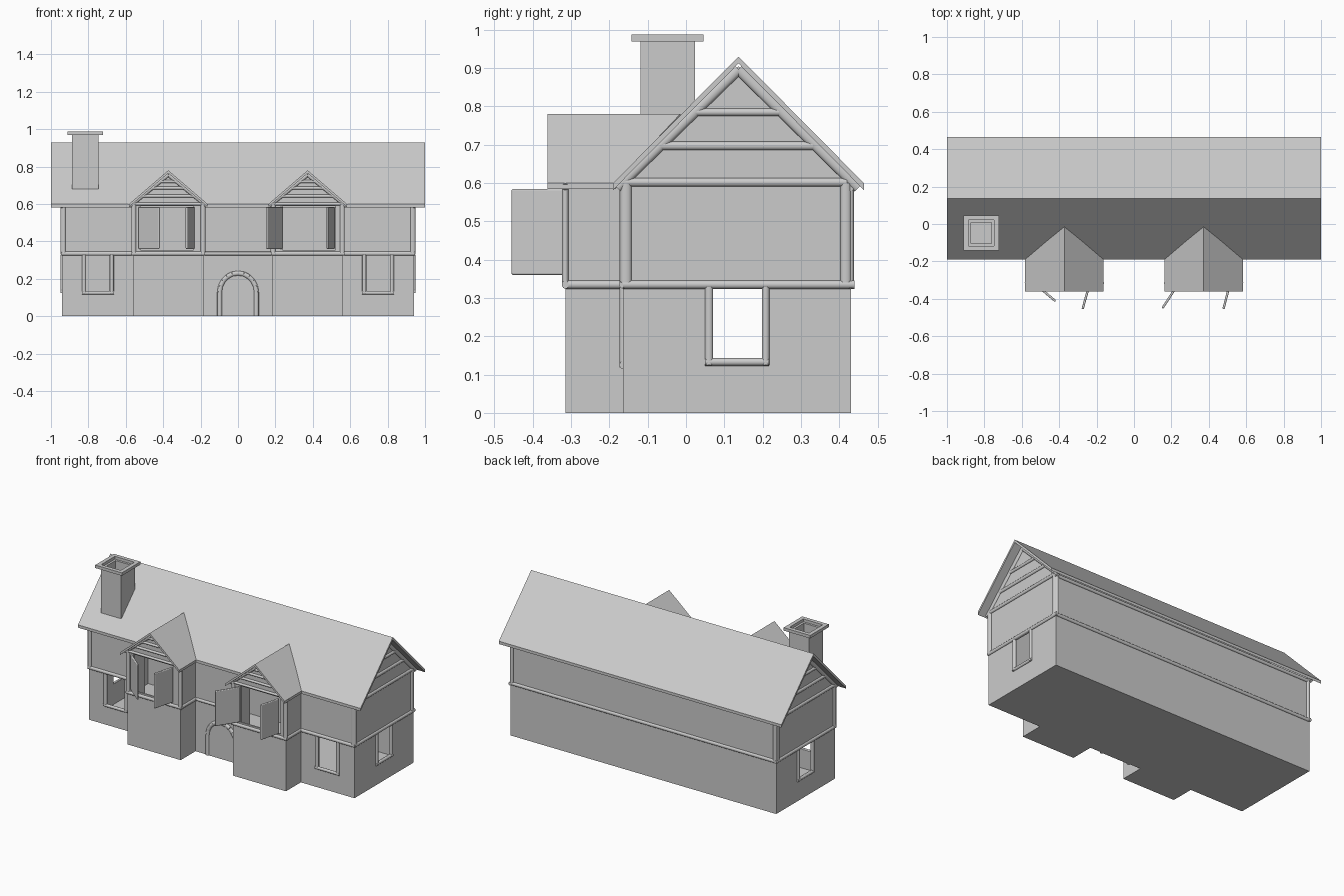
import bpy, bmesh, math
from mathutils import Vector, Matrix

if "Cube" in bpy.data.objects:
    bpy.data.objects.remove(bpy.data.objects["Cube"])

mat = bpy.data.materials.new("plain grey")
mat.diffuse_color = (0.6, 0.6, 0.6, 1)
mat.use_nodes = True
mat.node_tree.nodes["Principled BSDF"].inputs["Base Color"].default_value = mat.diffuse_color


def finish(bm, name, smooth=False):
    bmesh.ops.recalc_face_normals(bm, faces=bm.faces)
    me = bpy.data.meshes.new(name)
    bm.to_mesh(me)
    bm.free()
    ob = bpy.data.objects.new(name, me)
    bpy.context.collection.objects.link(ob)
    me.materials.append(mat)
    if smooth:
        bpy.ops.object.select_all(action='DESELECT')
        ob.select_set(True)
        bpy.context.view_layer.objects.active = ob
        bpy.ops.object.shade_smooth_by_angle(angle=math.radians(50))
    return ob


def add_slab(bm, pts, off):
    """Closed slab: polygon pts and its copy moved by off."""
    a = [bm.verts.new(p) for p in pts]
    b = [bm.verts.new(Vector(p) + Vector(off)) for p in pts]
    bm.faces.new(a)
    bm.faces.new(b[::-1])
    n = len(a)
    for i in range(n):
        j = (i + 1) % n
        bm.faces.new((a[i], b[i], b[j], a[j]))


def slab(name, pts, off):
    bm = bmesh.new()
    add_slab(bm, pts, off)
    return finish(bm, name)


def box(name, x0, x1, y0, y1, z0, z1):
    return slab(name, [(x0, y0, z0), (x1, y0, z0), (x1, y1, z0), (x0, y1, z0)], (0, 0, z1 - z0))


def beams(name, segs, normal, depth=0.009):
    """Rounded timbers (p, q, half width), flattened along the wall normal."""
    bm = bmesh.new()
    n = Vector(normal).normalized()
    for p, q, r in segs:
        p, q = Vector(p), Vector(q)
        d = (q - p).normalized()
        s = n.cross(d)
        m = Matrix((s * r, n * depth, d * (q - p).length)).transposed().to_4x4()
        m.translation = (p + q) / 2
        bmesh.ops.create_cone(bm, cap_ends=True, segments=12, radius1=1, radius2=1, depth=1, matrix=m)
    return finish(bm, name, True)


def cut(ob, cutter):
    mod = ob.modifiers.new("cut", 'BOOLEAN')
    mod.operation = 'DIFFERENCE'
    mod.solver = 'EXACT'
    mod.object = cutter
    bpy.context.view_layer.objects.active = ob
    bpy.ops.object.modifier_apply(modifier=mod.name)
    bpy.data.objects.remove(cutter)


# House walls: one footprint with two front bays, hollowed
F, B, BAY, W = -0.165, 0.43, -0.315, 0.94


def footprint(t, z):
    half = [(.185 + t, F + t), (.185 + t, BAY + t), (.56 - t, BAY + t), (.56 - t, F + t), (W - t, F + t), (W - t, B - t)]
    return [(x, y, z) for x, y in half] + [(-x, y, z) for x, y in half[::-1]]


walls = slab("house_walls", footprint(0, 0), (0, 0, .603))
cut(walls, slab("cavity", footprint(.01, .01), (0, 0, .7)))
# Window openings
cut(walls, box("side_cut", -1.2, 1.2, .07, .2, .14, .325))
for s in (-1, 1):
    a, b = sorted((s * .685, s * .815))
    cut(walls, box("front_cut", a, b, -.25, -.1, .13, .325))
    a, b = sorted((s * .238, s * .52))
    cut(walls, box("bay_cut", a, b, -.4, -.25, .355, .588))

# Main roof and gable ends
R, RZ = .137, .93
slab("roof_front", [(-1, -.19, .6), (1, -.19, .6), (1, R, RZ), (-1, R, RZ)], (0, 0, -.018))
slab("roof_back", [(-1, .464, .6), (1, .464, .6), (1, R, RZ), (-1, R, RZ)], (0, 0, -.018))
for s in (-1, 1):
    side = "right" if s > 0 else "left"
    X = s * W
    slab("gable_" + side, [(X, F, .6), (X, B, .6), (X, R, .905)], (-s * .01, 0, 0))
    # Gable timbers, corner posts, belt and side window frame
    beams("side_timbers_" + side, [
        ((X, F - .01, .602), (X, B - .01, .602), .011),
        ((X, -.065, .697), (X, .332, .697), .011),
        ((X, .02, .785), (X, .243, .785), .010),
        ((X, -.18, .588), (X, R, .897), .014),
        ((X, .45, .588), (X, R, .897), .014),
        ((X, -.157, .34), (X, -.157, .6), .015),
        ((X, .417, .34), (X, .417, .6), .014),
        ((X, F, .335), (X, .44, .335), .011),
        ((X, .06, .125), (X, .06, .328), .011),
        ((X, .208, .125), (X, .208, .328), .010),
        ((X, .05, .133), (X, .217, .133), .010)], (1, 0, 0))

    # Bay: gable, roof, timbers
    c = s * .3725
    slab("bay_gable_" + side, [(c - .187, BAY, .6), (c + .187, BAY, .6), (c, BAY, .76)], (0, .01, 0))
    for e in (-1, 1):
        slab("bay_roof_" + side, [(c + e * .21, -.362, .6), (c, -.362, .78),
                                  (c, -.015, .78), (c + e * .21, -.185, .6)], (0, 0, -.016))
        xs = c + e * .1875
        beams("bay_belt_return", [((xs, BAY, .335), (xs, F, .335), .011)], (1, 0, 0))
    segs = [((c - .197, BAY, .335), (c + .197, BAY, .335), .011)]
    for z, h in ((.6, .195), (.642, .14), (.685, .09), (.72, .05)):
        segs.append(((c - h, BAY, z), (c + h, BAY, z), .008))
    for e in (-1, 1):
        segs.append(((c + e * .185, BAY, .34), (c + e * .185, BAY, .6), .013))
        segs.append(((c + e * .205, BAY, .59), (c, BAY, .757), .011))
    beams("bay_timbers_" + side, segs, (0, 1, 0))

    # Front wall timbers and lower window frame
    beams("front_timbers_" + side, [
        ((s * .56, F, .335), (s * .945, F, .335), .011),
        ((s * .56, F, .59), (s * .945, F, .59), .010),
        ((s * .932, F, .34), (s * .932, F, .6), .011),
        ((s * .675, F, .118), (s * .675, F, .328), .011),
        ((s * .823, F, .118), (s * .823, F, .328), .011),
        ((s * .663, F, .125), (s * .835, F, .125), .010)], (0, 1, 0))

beams("middle_timbers", [((-.185, F, z), (.185, F, z), .010) for z in (.335, .59)], (0, 1, 0))
beams("back_timbers", [((-.945, B, z), (.945, B, z), .011) for z in (.335, .59)]
      + [((x, B, .34), (x, B, .6), .012) for x in (-.932, .932)], (0, 1, 0))

# Open shutters: hinge point to free edge
for hx, fx, fy in ((-.53, -.42, -.412), (-.237, -.275, -.455), (.237, .152, -.45), (.513, .478, -.455)):
    p, q = Vector((hx, -.32, .36)), Vector((fx, fy, .36))
    t = Vector((0, 0, 1)).cross(q - p).normalized() * .006
    sh = slab("shutter", [p - t, q - t, q + t, p + t], (0, 0, .225))
    bv = sh.modifiers.new("round", 'BEVEL')
    bv.width, bv.segments = .005, 3

# Central upper window plate and arched door
box("middle_window", -.097, .092, F - .004, F + .002, .365, .575)
arc = [(.098 * math.cos(math.pi * i / 10), .13 + .1 * math.sin(math.pi * i / 10)) for i in range(11)]
path = [(.098, 0)] + arc + [(-.098, 0)]
slab("door", [(x, F - .003, z) for x, z in path], (0, .005, 0))
beams("door_arch", [((a[0], F, a[1]), (b[0], F, b[1]), .013) for a, b in zip(path, path[1:])], (0, 1, 0), .011)

# Chimney with hollow cap
cx, cy = -.817, -.048
stack = box("chimney", cx - .071, cx + .071, cy - .071, cy + .071, .68, .97)
cut(stack, box("flue", cx - .055, cx + .055, cy - .055, cy + .055, .88, 1.1))
cap = box("chimney_cap", cx - .094, cx + .094, cy - .094, cy + .094, .969, .988)
cut(cap, box("cap_hole", cx - .069, cx + .069, cy - .069, cy + .069, .9, 1.1))
